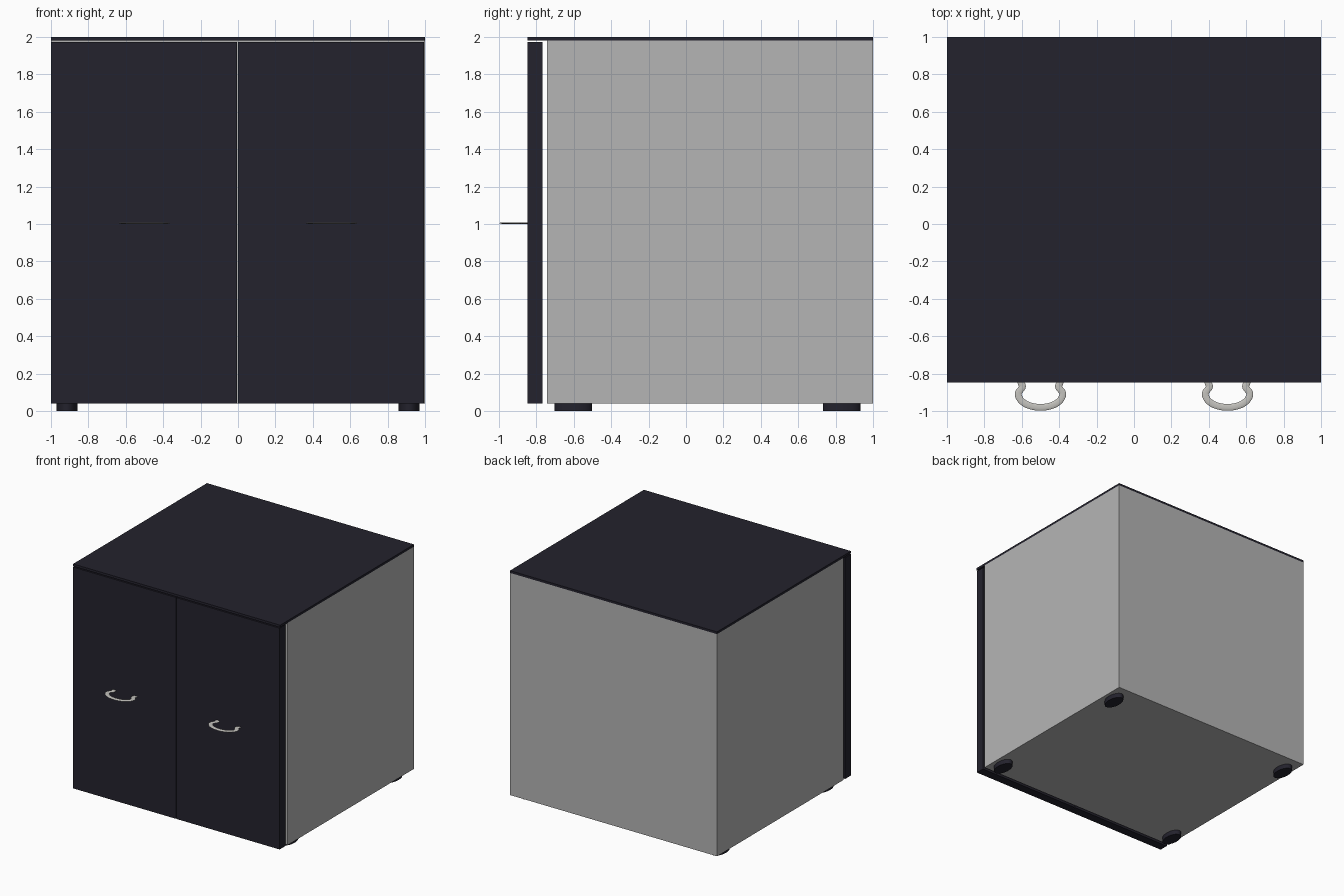
import bpy
import math

if "Cube" in bpy.data.objects:
    bpy.data.objects.remove(bpy.data.objects["Cube"])


def material(name, rgb):
    m = bpy.data.materials.new(name)
    m.diffuse_color = (*rgb, 1.0)
    m.use_nodes = True
    m.node_tree.nodes["Principled BSDF"].inputs["Base Color"].default_value = m.diffuse_color
    return m


DARK = material("dark_charcoal", (0.017, 0.016, 0.026))
GREY = material("light_grey", (0.46, 0.46, 0.46))
METAL = material("handle_metal", (0.55, 0.54, 0.51))


def box(name, lo, hi, mat):
    """Box given by its two opposite corners."""
    bpy.ops.mesh.primitive_cube_add(
        size=1, location=[(a + b) / 2 for a, b in zip(lo, hi)])
    ob = bpy.context.object
    ob.name = name
    ob.scale = [b - a for a, b in zip(lo, hi)]
    bpy.ops.object.transform_apply(location=False, rotation=False, scale=True)
    ob.data.materials.append(mat)
    return ob


# Cabinet carcass and top panel
box("cabinet_body", (-1, -0.742, 0.04), (1, 1, 1.98), GREY)
box("top_panel", (-1, -0.847, 1.98), (1, 1, 2.0), DARK)

# Two doors standing slightly proud of the body
box("left_door", (-1, -0.847, 0.04), (-0.006, -0.768, 1.972), DARK)
box("right_door", (0.001, -0.847, 0.04), (0.995, -0.768, 1.972), DARK)

# Four oval feet
for side, x in (("left", -0.915), ("right", 0.915)):
    for end, y in (("front", -0.602), ("back", 0.832)):
        bpy.ops.mesh.primitive_cylinder_add(
            vertices=32, radius=1, depth=1, location=(x, y, 0.02))
        foot = bpy.context.object
        foot.name = f"{end}_{side}_foot"
        foot.scale = (0.056, 0.1, 0.04)
        bpy.ops.object.transform_apply(location=False, rotation=False, scale=True)
        foot.data.materials.append(DARK)
        bpy.ops.object.shade_smooth_by_angle(angle=math.radians(40))

# Flattened bow handles: half of the centre line, mirrored across the middle
HALF = [(-0.106, -0.84), (-0.103, -0.852), (-0.096, -0.868), (-0.106, -0.885),
        (-0.119, -0.905), (-0.113, -0.93), (-0.092, -0.954), (-0.052, -0.973)]
PATH = HALF + [(0, -0.98)] + [(-x, y) for x, y in reversed(HALF)]

for side, cx in (("left", -0.5), ("right", 0.5)):
    curve = bpy.data.curves.new(f"{side}_handle", "CURVE")
    curve.dimensions = "3D"
    curve.bevel_depth = 0.018
    curve.bevel_resolution = 3
    curve.resolution_u = 4
    curve.use_fill_caps = True
    spline = curve.splines.new("BEZIER")
    spline.bezier_points.add(len(PATH) - 1)
    for p, (x, y) in zip(spline.bezier_points, PATH):
        p.co = (x, y, 0)
        p.handle_left_type = p.handle_right_type = "AUTO"
    handle = bpy.data.objects.new(f"{side}_handle", curve)
    bpy.context.collection.objects.link(handle)
    handle.location = (cx, 0, 1.005)
    handle.scale = (1, 1, 0.22)
    bpy.ops.object.select_all(action="DESELECT")
    handle.select_set(True)
    bpy.context.view_layer.objects.active = handle
    bpy.ops.object.convert(target="MESH")
    handle = bpy.context.object
    bpy.ops.object.transform_apply(location=False, rotation=False, scale=True)
    handle.data.materials.clear()
    handle.data.materials.append(METAL)
    bpy.ops.object.shade_smooth_by_angle(angle=math.radians(60))
